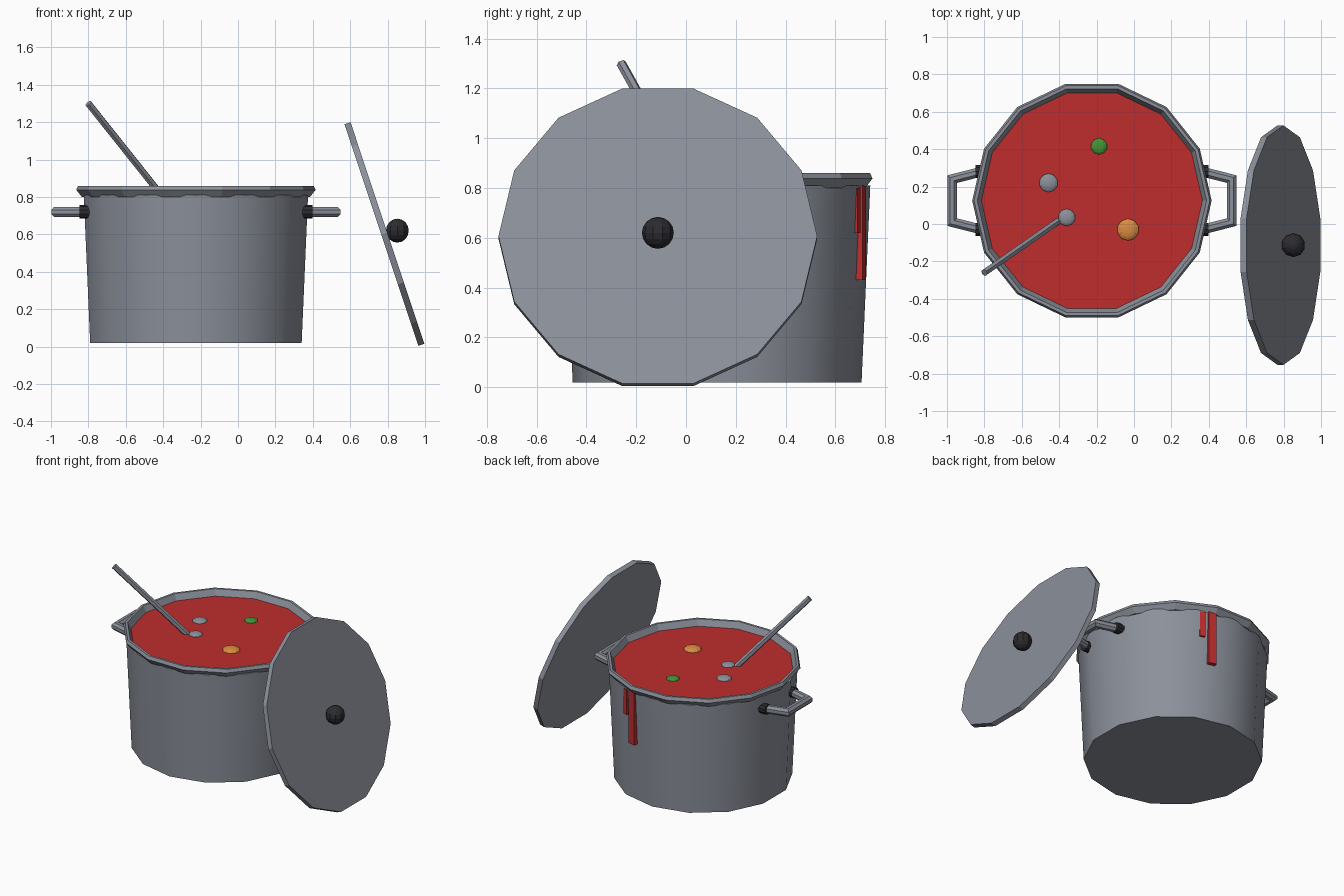
import bpy, bmesh, math
from mathutils import Vector, Matrix

if "Cube" in bpy.data.objects:
    bpy.data.objects.remove(bpy.data.objects["Cube"])

PX, PY = -0.225, 0.125          # pot centre
N = 14                          # sides of all round parts


def mat(name, rgb):
    m = bpy.data.materials.new(name)
    m.diffuse_color = (*rgb, 1)
    m.use_nodes = True
    m.node_tree.nodes["Principled BSDF"].inputs["Base Color"].default_value = m.diffuse_color
    return m


METAL = mat("steel grey", (0.26, 0.28, 0.325))
DARK = mat("dark knob", (0.025, 0.025, 0.03))
RED = mat("tomato red", (0.52, 0.027, 0.027))
GREEN = mat("herb green", (0.06, 0.29, 0.04))
ORANGE = mat("carrot orange", (0.70, 0.26, 0.05))


def finish(name, bm, material, smooth=False):
    bmesh.ops.recalc_face_normals(bm, faces=bm.faces)
    me = bpy.data.meshes.new(name)
    bm.to_mesh(me)
    bm.free()
    me.materials.append(material)
    ob = bpy.data.objects.new(name, me)
    bpy.context.collection.objects.link(ob)
    if smooth:
        bpy.context.view_layer.objects.active = ob
        ob.select_set(True)
        bpy.ops.object.shade_smooth_by_angle(angle=math.radians(40))
        ob.select_set(False)
    return ob


def lathe(name, profile, material, closed=False, turn=0.0, smooth=False):
    """Spin a (radius, z) profile round the pot axis; open profiles get caps."""
    bm = bmesh.new()
    rings = [[bm.verts.new((PX + r * math.cos(turn + i * math.tau / N),
                            PY + r * math.sin(turn + i * math.tau / N), z))
              for i in range(N)] for r, z in profile]
    pairs = list(zip(rings, rings[1:]))
    if closed:
        pairs.append((rings[-1], rings[0]))
    else:
        bm.faces.new(rings[0])
        bm.faces.new(rings[-1])
    for a, b in pairs:
        for i in range(N):
            j = (i + 1) % N
            bm.faces.new((a[i], a[j], b[j], b[i]))
    return finish(name, bm, material, smooth)


def rod(name, a, b, r, material, sides=8, smooth=False):
    a, b = Vector(a), Vector(b)
    bm = bmesh.new()
    m = Matrix.Translation((a + b) / 2) @ (b - a).to_track_quat('Z', 'Y').to_matrix().to_4x4()
    bmesh.ops.create_cone(bm, cap_ends=True, segments=sides, radius1=r, radius2=r,
                          depth=(b - a).length, matrix=m)
    return finish(name, bm, material, smooth)


def ball(name, centre, r, material, squash=1.0, u=10, v=8):
    bm = bmesh.new()
    m = Matrix.Translation(centre) @ Matrix.Diagonal((1, 1, squash, 1))
    bmesh.ops.create_uvsphere(bm, u_segments=u, v_segments=v, radius=r, matrix=m)
    return finish(name, bm, material)


# Pot body, turned half a side against the rim
lathe("pot_body", [(0.58, 0.02), (0.615, 0.81)], METAL, turn=math.pi / N, smooth=True)
lathe("pot_rim", [(0.64, 0.838), (0.63, 0.86), (0.613, 0.86), (0.59, 0.815),
                  (0.59, 0.80), (0.61, 0.80)], METAL, closed=True)
lathe("soup", [(0.60, 0.805), (0.60, 0.817)], RED)

# Side handles: swept U shape with mitred corners, and dark bolts
for side, label in ((-1, "left"), (1, "right")):
    path = [Vector((PX + side * x, PY + y, 0.72))
            for x, y in ((0.59, 0.155), (0.747, 0.115), (0.747, -0.115), (0.59, -0.155))]
    bm = bmesh.new()
    rings = []
    for i, p in enumerate(path):
        d1 = (p - path[max(i - 1, 0)]).normalized()
        d2 = (path[min(i + 1, 3)] - p).normalized()
        t = (d1 + d2).normalized()
        across = Vector((t.y, -t.x, 0))
        k = 1 / max(t.dot(d2 if i < 3 else d1), 0.5)
        rings.append([bm.verts.new(p + across * (0.028 * k * math.cos(q * math.tau / 8 + math.pi / 8))
                                   + Vector((0, 0, 0.03 * math.sin(q * math.tau / 8 + math.pi / 8))))
                      for q in range(8)])
    for a, b in zip(rings, rings[1:]):
        for q in range(8):
            bm.faces.new((a[q], a[(q + 1) % 8], b[(q + 1) % 8], b[q]))
    bm.faces.new(rings[0])
    bm.faces.new(rings[-1])
    finish(label + "_handle", bm, METAL)
    for y in (-0.155, 0.155):
        rod(label + "_bolt", (PX + side * 0.57, PY + y, 0.72),
            (PX + side * 0.622, PY + y, 0.72), 0.036, DARK, 10)

# Ladle standing in the soup
rod("ladle_handle", (-0.80, -0.26, 1.30), (-0.37, 0.04, 0.76), 0.02, METAL, 6)
ball("ladle_bowl", (-0.36, 0.035, 0.815), 0.047, METAL, 0.4)

# Floating pieces
ball("herb_piece", (-0.187, 0.415, 0.815), 0.045, GREEN, 0.4)
ball("dumpling", (-0.457, 0.22, 0.815), 0.051, METAL, 0.4)
ball("carrot_piece", (-0.032, -0.03, 0.815), 0.06, ORANGE, 0.4)

# Lid leaning beside the pot, with its knob
normal = Vector((0.949, 0, 0.316))
centre = Vector((0.783, -0.113, 0.602))
bm = bmesh.new()
frame = Matrix((Vector((0, 1, 0)), Vector((-0.316, 0, 0.949)), normal)).transposed().to_4x4()
bmesh.ops.create_cone(bm, cap_ends=True, segments=N, radius1=0.64, radius2=0.64, depth=0.034)
# put a corner on the sideways axis
corner = max(bm.verts, key=lambda v: v.co.x).co
bmesh.ops.transform(bm, verts=bm.verts, matrix=Matrix.Translation(centre) @ frame
                    @ Matrix.Rotation(-math.atan2(corner.y, corner.x), 4, 'Z'))
finish("lid", bm, METAL)
ball("lid_knob", (0.852, -0.113, 0.62), 0.064, DARK)

# Soup drips down the back of the pot
for name, deg, width, low, high in (("long_drip", 75, 0.055, 0.43, 0.81),
                                    ("short_drip", 68.5, 0.035, 0.62, 0.80)):
    bm = bmesh.new()
    m = (Matrix.Translation((PX, PY, (low + high) / 2))
         @ Matrix.Rotation(math.radians(deg), 4, 'Z') @ Matrix.Translation((0.596, 0, 0))
         @ Matrix.Diagonal((0.032, width, high - low, 1)))
    bmesh.ops.create_cube(bm, size=1, matrix=m)
    finish(name, bm, RED)
